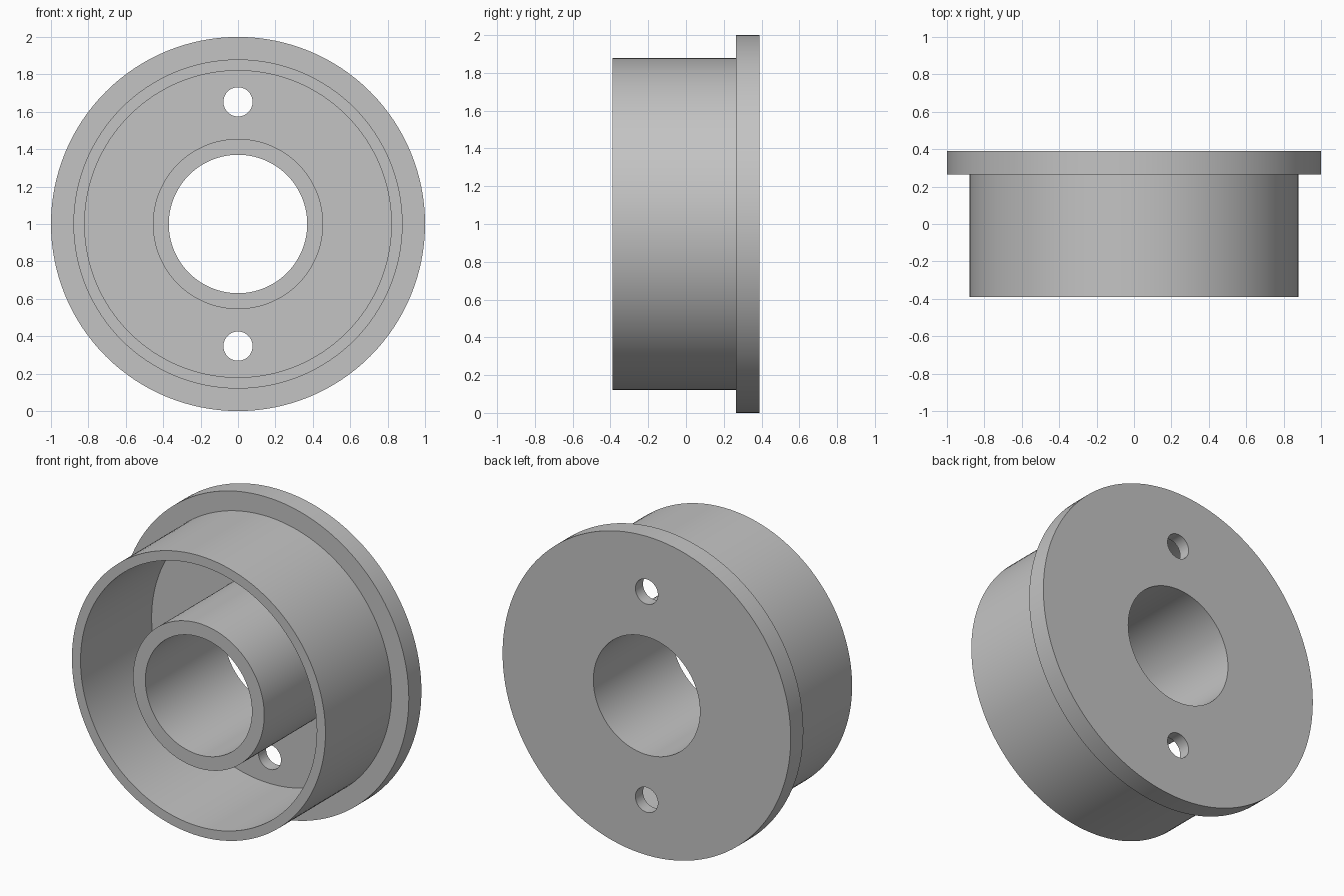
import bpy, bmesh
from math import radians, tau
from mathutils import Vector, Matrix

cube = bpy.data.objects.get("Cube")
if cube:
    bpy.data.objects.remove(cube, do_unlink=True)

SEGMENTS = 128
CENTRE = Vector((0, 0, 1))
FRONT, BACK = -0.39, 0.39      # front rim and back face
FLANGE, FLOOR = 0.265, 0.315   # flange shoulder and cup floor
BORE, HUB, WALL_IN, WALL_OUT, RIM = 0.37, 0.455, 0.82, 0.88, 1.0

grey = bpy.data.materials.new("plain grey")
colour = (0.55, 0.55, 0.55, 1)
grey.diffuse_color = colour
grey.use_nodes = True
grey.node_tree.nodes["Principled BSDF"].inputs["Base Color"].default_value = colour


def add_object(name, bm):
    bmesh.ops.recalc_face_normals(bm, faces=bm.faces)
    mesh = bpy.data.meshes.new(name)
    bm.to_mesh(mesh)
    bm.free()
    obj = bpy.data.objects.new(name, mesh)
    obj.data.materials.append(grey)
    bpy.context.collection.objects.link(obj)
    return obj


def lathe(name, profile):
    """Revolve a closed (radius, y) profile about the y axis through CENTRE."""
    bm = bmesh.new()
    verts = [bm.verts.new((r, y, CENTRE.z)) for r, y in profile]
    edges = [bm.edges.new((v, verts[i - 1])) for i, v in enumerate(verts)]
    bmesh.ops.spin(bm, geom=verts + edges, cent=CENTRE, axis=(0, 1, 0),
                   angle=tau, steps=SEGMENTS, use_duplicate=False)
    bmesh.ops.remove_doubles(bm, verts=bm.verts, dist=0.0005)
    return add_object(name, bm)


# Cup with central hub, outer wall and rear flange
body = lathe("flanged_hub", [
    (BORE, FRONT), (HUB, FRONT), (HUB, FLOOR), (WALL_IN, FLOOR),
    (WALL_IN, FRONT), (WALL_OUT, FRONT), (WALL_OUT, FLANGE),
    (RIM, FLANGE), (RIM, BACK), (BORE, BACK)])

# Two bolt holes through the floor, above and below the bore
for side in (1, -1):
    bm = bmesh.new()
    place = Matrix.Translation((0, 0.35, CENTRE.z + side * 0.653))
    bmesh.ops.create_cone(bm, cap_ends=True, segments=48, radius1=0.078,
                          radius2=0.078, depth=0.3,
                          matrix=place @ Matrix.Rotation(radians(90), 4, 'X'))
    cutter = add_object("bolt_hole_cutter", bm)
    cutter.hide_render = True
    cut = body.modifiers.new("bolt_hole", 'BOOLEAN')
    cut.operation = 'DIFFERENCE'
    cut.solver = 'EXACT'
    cut.object = cutter
    bpy.ops.object.select_all(action='DESELECT')
    body.select_set(True)
    bpy.context.view_layer.objects.active = body
    bpy.ops.object.modifier_apply(modifier=cut.name)
    bpy.data.objects.remove(cutter, do_unlink=True)

bpy.ops.object.shade_smooth_by_angle(angle=radians(30))
